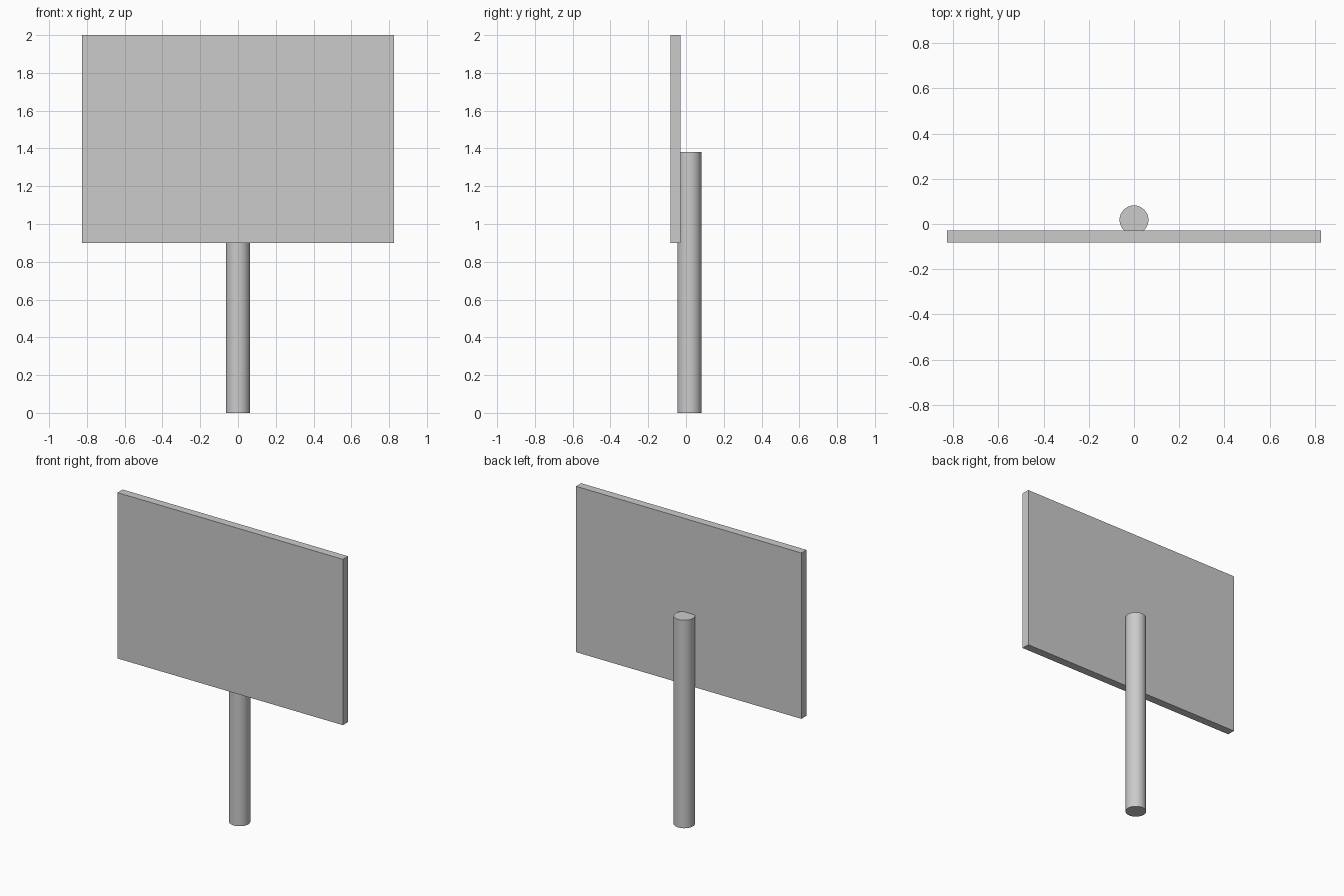
import bpy

if "Cube" in bpy.data.objects:
    bpy.data.objects.remove(bpy.data.objects["Cube"])

# flat sign panel
bpy.ops.mesh.primitive_cube_add(size=1, location=(0, -0.055, 1.45))
panel = bpy.context.object
panel.name = "sign_panel"
panel.scale = (1.654, 0.054, 1.1)
bpy.ops.object.transform_apply(location=False, rotation=False, scale=True)

# round post, sunk slightly into the back of the panel
POST_HEIGHT = 1.38
bpy.ops.mesh.primitive_cylinder_add(vertices=32, radius=0.064, depth=POST_HEIGHT,
                                    location=(0, 0.018, POST_HEIGHT / 2))
post = bpy.context.object
post.name = "post"
bpy.ops.object.shade_smooth_by_angle()
